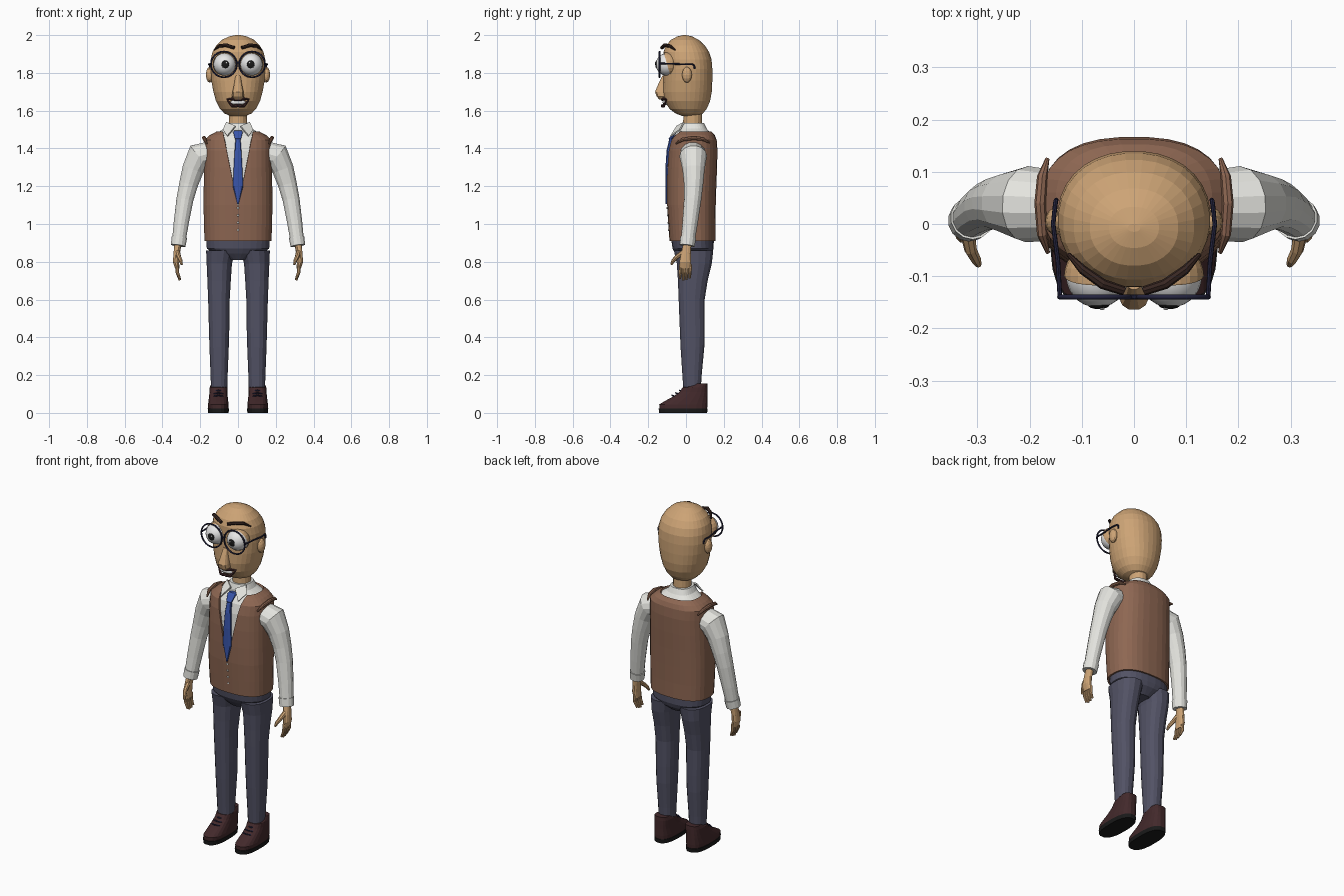
import bpy, bmesh, math
from mathutils import Vector, Matrix

cube = bpy.data.objects.get("Cube")
if cube:
    bpy.data.objects.remove(cube)


def material(name, r, g, b):
    mat = bpy.data.materials.new(name)
    mat.use_nodes = True
    mat.diffuse_color = (r, g, b, 1)
    for node in mat.node_tree.nodes:
        if node.type == 'BSDF_PRINCIPLED':
            node.inputs["Base Color"].default_value = (r, g, b, 1)
    return mat


SKIN = material("tan skin", .61, .37, .18)
SHIRT = material("off white cloth", .78, .78, .74)
VEST = material("brown wool", .27, .135, .085)
TROUSER = material("slate cloth", .085, .085, .13)
SHOE = material("maroon leather", .055, .022, .024)
TIE = material("blue silk", .04, .09, .40)
FRAME = material("navy frame", .018, .018, .05)
BLACK = material("black", .01, .01, .01)
BROW = material("dark brown hair", .04, .02, .016)
WHITE = material("eye white", .80, .80, .80)


def finish(name, bm, mat, mirror=False, thickness=0, smooth=False):
    """Turn a bmesh into an object, optionally mirrored and thickened."""
    bmesh.ops.recalc_face_normals(bm, faces=bm.faces[:])
    mesh = bpy.data.meshes.new(name)
    bm.to_mesh(mesh)
    bm.free()
    mesh.materials.append(mat)
    for poly in mesh.polygons:
        poly.use_smooth = smooth
    obj = bpy.data.objects.new(name, mesh)
    bpy.context.scene.collection.objects.link(obj)
    if thickness:
        mod = obj.modifiers.new("thickness", 'SOLIDIFY')
        mod.thickness = thickness
    if mirror:
        obj.modifiers.new("mirror", 'MIRROR').use_mirror_merge = False
    return obj


def skin_rings(bm, rings, caps=True):
    """Bridge successive rings of points with quads."""
    loops = [[bm.verts.new(p) for p in ring] for ring in rings]
    for low, high in zip(loops, loops[1:]):
        for i in range(len(low)):
            j = (i + 1) % len(low)
            bm.faces.new((low[i], low[j], high[j], high[i]))
    if caps:
        bm.faces.new(loops[0])
        bm.faces.new(loops[-1])
    return bm


def loft(sections, sides=24, power=2.0, caps=True):
    """Stack superellipse sections: height, centre x, half width, front y, back y."""
    rings = []
    for z, cx, rx, front, back in sections:
        ring = []
        for i in range(sides):
            a = math.tau * (i + .5) / sides
            c, s = math.cos(a), math.sin(a)
            x = math.copysign(abs(c) ** (2 / power), c)
            y = math.copysign(abs(s) ** (2 / power), s)
            ring.append((cx + rx * x, (front + back) / 2 + (back - front) / 2 * y, z))
        rings.append(ring)
    return skin_rings(bmesh.new(), rings, caps)


def tube(points, radii, sides=10, bm=None, ref=(0, 1, 0)):
    """Sweep circles of varying radius along a path."""
    pts = [Vector(p) for p in points]
    rings = []
    for i, p in enumerate(pts):
        t = (pts[min(i + 1, len(pts) - 1)] - pts[max(i - 1, 0)]).normalized()
        v = t.cross(Vector(ref)).normalized()
        u = v.cross(t)
        angles = [math.tau * k / sides for k in range(sides)]
        rings.append([p + radii[i] * (math.cos(a) * u + math.sin(a) * v) for a in angles])
    return skin_rings(bm or bmesh.new(), rings)


def ball(center, size, u=20, v=14, bm=None):
    bm = bm or bmesh.new()
    place = Matrix.Translation(center) @ Matrix.Diagonal((*size, 1))
    turn = Matrix.Rotation(math.pi / 2, 4, 'X')
    bmesh.ops.create_uvsphere(bm, u_segments=u, v_segments=v, radius=1, matrix=place @ turn)
    return bm


# Head, neck, ears and nose
head = [(1.572, .04, -.02, .06), (1.585, .072, -.055, .09), (1.61, .096, -.088, .11),
        (1.65, .117, -.114, .128), (1.7, .131, -.122, .137), (1.76, .142, -.12, .14),
        (1.82, .147, -.118, .14), (1.87, .145, -.121, .136), (1.91, .136, -.12, .123),
        (1.945, .116, -.107, .1), (1.975, .085, -.08, .068), (1.993, .048, -.046, .033),
        (2, .012, -.015, 0)]
finish("head", loft([(z, 0, *r) for z, *r in head], 32, 2.15), SKIN)
finish("neck", loft([(1.47, 0, .052, -.018, .088), (1.6, 0, .048, -.014, .084)], 16), SKIN)
finish("ears", ball((.15, .005, 1.79), (.02, .026, .042), 12, 8), SKIN, True)
nose = [(1.658, .02, -.14), (1.675, .033, -.157), (1.7, .03, -.165),
        (1.74, .021, -.148), (1.785, .014, -.126)]
finish("nose", loft([(z, 0, w, f, -.09) for z, w, f in nose], 12, 2.4), SKIN)

# Eyes with lids and pupils
EYE = Vector((.07, -.1, 1.845))
finish("eyeballs", ball(EYE, (.06,) * 3), WHITE, True, smooth=True)
lid = ball(EYE, (.064,) * 3)
bmesh.ops.bisect_plane(lid, geom=lid.verts[:] + lid.edges[:] + lid.faces[:],
                       plane_co=EYE, plane_no=(0, .96, .28), clear_inner=True)
finish("eyelids", lid, SKIN, True)
finish("pupils", ball(EYE + Vector((-.002, -.055, 0)), (.021, .008, .021), 16, 8), BLACK, True)
finish("pupil_glints", ball(EYE + Vector((-.009, -.062, .008)), (.005, .003, .005), 8, 6),
       WHITE, True)

# Spectacles
RIM = Vector((.075, -.14, 1.845))
rims = bmesh.new()
circle = [RIM + .068 * Vector((math.cos(a), 0, math.sin(a)))
          for a in [math.tau * k / 32 for k in range(33)]]
tube(circle, [.0045] * 33, 8, rims)
finish("spectacle_rims", rims, FRAME, True, smooth=True)
finish("spectacle_bridge", tube([(-.012, -.14, 1.855), (.012, -.14, 1.855)], [.005] * 2), FRAME)
temple = [(.142, -.14, 1.85), (.146, -.07, 1.848), (.155, 0, 1.845), (.151, .036, 1.845),
          (.15, .044, 1.838), (.149, .046, 1.82)]
finish("spectacle_temples", tube(temple, [.0045] * 6, 8, ref=(1, 0, 0)), FRAME, True)

# Eyebrows
brow = [(.02, -.128, 1.933), (.06, -.115, 1.946), (.098, -.088, 1.944), (.126, -.058, 1.922)]
finish("eyebrows", tube(brow, [.009, .01, .009, .004], 8, ref=(0, 0, 1)), BROW, True)

# Mouth
finish("teeth", ball((0, -.108, 1.644), (.042, .016, .014), 16, 8), WHITE)
for name, mid, drop in (("upper_lip", 1.659, .003), ("lower_lip", 1.627, -.004)):
    path = [(x, -.126 + 7 * x * x, 1.661 if abs(x) > .05 else mid + drop * abs(x) / .03)
            for x in (-.06, -.03, -.012, 0, .012, .03, .06)]
    finish(name, tube(path, [.003, .008, .009, .007, .009, .008, .003], 8, ref=(0, 0, 1)), SHOE)

# Shirt body and vest share one silhouette
torso = [(.91, .178, -.088, .156), (1, .181, -.094, .156), (1.1, .183, -.1, .158),
         (1.2, .182, -.101, .161), (1.3, .18, -.1, .165), (1.39, .178, -.095, .167),
         (1.445, .178, -.082, .163), (1.47, .15, -.066, .153), (1.49, .113, -.046, .135)]
inner = [(z - .004, 0, w - .01, f + .01, b - .01) for z, w, f, b in torso[1:]]
inner += [(1.505, 0, .075, -.036, .11), (1.535, 0, .06, -.026, .096)]
finish("shirt_body", loft(inner, 32, 2.5), SHIRT)

vest = loft([(z, 0, *r) for z, *r in torso], 32, 2.5, caps=False)
V_LOW, V_SLOPE = 1.09, .2
for side in (1, -1):
    front = [f for f in vest.faces if f.calc_center_median().y < .02]
    edges = {e for f in front for e in f.edges}
    verts = {v for f in front for v in f.verts}
    bmesh.ops.bisect_plane(vest, geom=list(verts) + list(edges) + front,
                           plane_co=(0, 0, V_LOW), plane_no=(side, 0, -V_SLOPE))
opening = []
for face in vest.faces:
    c = face.calc_center_median()
    if c.y < .02 and abs(c.x) < (c.z - V_LOW) * V_SLOPE:
        opening.append(face)
bmesh.ops.delete(vest, geom=opening, context='FACES')
finish("vest", vest, VEST, thickness=.012)

# Shoulder caps of the vest
cap = [(.165, -.055, 1.425), (.176, -.02, 1.447), (.18, .04, 1.456), (.176, .09, 1.45),
       (.166, .125, 1.43)]
finish("vest_shoulder_caps", tube(cap, [.004, .01, .011, .01, .004], 8, ref=(0, 0, 1)),
       VEST, True)

# Collar, tie and buttons
collar = bmesh.new()
collar.faces.new([collar.verts.new(p) for p in
                  ((.012, -.045, 1.515), (.06, -.008, 1.535), (.078, -.03, 1.495),
                   (.055, -.077, 1.462))])
finish("collar_points", collar, SHIRT, True, thickness=.008)
tie = [(1.105, .003, -.1), (1.2, .028, -.1), (1.3, .023, -.1), (1.39, .018, -.094),
       (1.445, .014, -.081), (1.452, .017, -.083), (1.488, .026, -.057), (1.494, .02, -.05)]
finish("tie", loft([(z, 0, w, y - .009, y + .012) for z, w, y in tie], 12, 3), TIE)
buttons = bmesh.new()
for k in range(4):
    ball((0, -.1 + .003 * k, 1.085 - .039 * k), (.006, .004, .006), 8, 6, buttons)
finish("vest_buttons", buttons, SHIRT)

# Sleeves and cuffs
arm = [(.14, .035, 1.375), (.205, .038, 1.36), (.238, .04, 1.29), (.262, .04, 1.21),
       (.281, .035, 1.13), (.3, .022, 1.01), (.316, .007, .89)]
finish("sleeves", tube(arm, [.066, .073, .059, .051, .046, .041, .036], 14), SHIRT, True)
finish("cuffs", tube([(.31, .012, .93), (.317, .006, .885)], [.042, .04], 14), SHIRT, True)

# Hands
hand = loft([(.765, .322, .012, -.034, .026), (.8, .328, .017, -.036, .028),
             (.84, .325, .017, -.028, .026), (.9, .317, .02, -.014, .03)], 12, 2.4)
for k in range(4):
    y = -.028 + .017 * k
    tip = .7 + .008 * abs(k - 1.3)
    tube([(.323, y, .785), (.322, y - .002, .745), (.308, y - .004, tip)],
         [.009, .009, .006], 8, hand)
tube([(.32, -.015, .85), (.313, -.05, .825), (.303, -.068, .805), (.298, -.078, .785)],
     [.014, .012, .01, .006], 8, hand, ref=(1, 0, 0))
finish("hands", hand, SKIN, True)

# Trousers
hips = [(.81, .05, -.03, .1), (.845, .13, -.058, .138), (.87, .166, -.072, .147),
        (.93, .17, -.08, .148)]
finish("trouser_hips", loft([(z, 0, *r) for z, *r in hips], 28, 2.4), TROUSER)
leg = [(.11, .1, .043, -.014, .078), (.2, .1, .046, -.02, .084), (.35, .1, .052, -.03, .098),
       (.45, .1, .055, -.034, .1), (.6, .101, .058, -.04, .1), (.7, .1, .063, -.044, .116),
       (.79, .099, .068, -.05, .138), (.86, .092, .078, -.066, .146)]
finish("trouser_legs", loft(leg, 16, 2.3), TROUSER, True)

# Shoes, soles and laces
shoe = [(.02, .104, .054, -.142, .113), (.045, .104, .055, -.143, .115),
        (.06, .104, .053, -.118, .115), (.085, .104, .05, -.072, .115),
        (.11, .103, .048, -.036, .115), (.135, .102, .048, -.018, .115),
        (.155, .102, .04, .045, .113)]
finish("shoes", loft(shoe, 20, 2.6), SHOE, True)
finish("soles", loft([(0, .104, .055, -.144, .113), (.024, .104, .057, -.146, .116)], 20, 2.6),
       BLACK, True)
laces = bmesh.new()
for k in range(3):
    y, z = -.072 + .02 * k, .088 + .013 * k
    tube([(.078, y + .012, z), (.103, y - .002, z + .005), (.128, y + .012, z)],
         [.004] * 3, 6, laces, ref=(0, 0, 1))
finish("shoe_laces", laces, FRAME, True)
